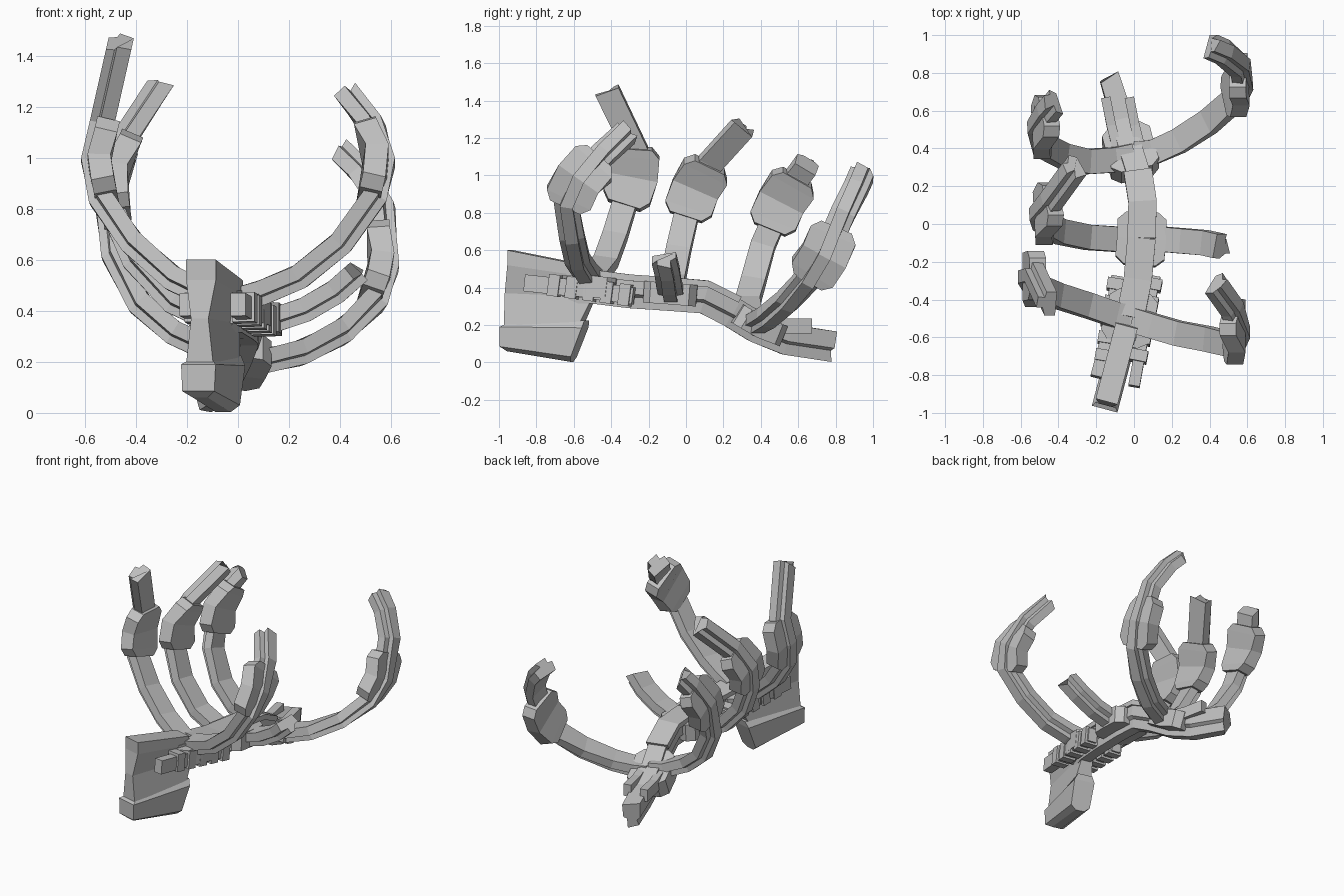
import bpy, bmesh, math, random
from mathutils import Vector

random.seed(4)
if "Cube" in bpy.data.objects:
    bpy.data.objects.remove(bpy.data.objects["Cube"])

grey = bpy.data.materials.new("weathered grey")
grey.use_nodes = True
grey.diffuse_color = (0.53, 0.53, 0.53, 1)
grey.node_tree.nodes["Principled BSDF"].inputs["Base Color"].default_value = (0.53, 0.53, 0.53, 1)


def loft(name, rings):
    """Skin a closed solid over a list of equal-length rings."""
    bm = bmesh.new()
    rows = [[bm.verts.new(p) for p in ring] for ring in rings]
    n = len(rows[0])
    for a, b in zip(rows, rows[1:]):
        for i in range(n):
            j = (i + 1) % n
            bm.faces.new((a[i], a[j], b[j], b[i]))
    bm.faces.new(rows[0])
    bm.faces.new(rows[-1])
    bmesh.ops.recalc_face_normals(bm, faces=bm.faces)
    mesh = bpy.data.meshes.new(name)
    bm.to_mesh(mesh)
    bm.free()
    mesh.materials.append(grey)
    obj = bpy.data.objects.new(name, mesh)
    bpy.context.collection.objects.link(obj)


def sweep(name, path, profile, side, flip, scales=None, ragged=0):
    """Sweep a (side, inward) profile along a path; scales widen it, ragged breaks the far end."""
    path = [Vector(p) for p in path]
    rings = []
    for i, p in enumerate(path):
        t = Vector()
        if i > 0:
            t += (p - path[i - 1]).normalized()
        if i < len(path) - 1:
            t += (path[i + 1] - p).normalized()
        t.normalize()
        s = (side - side.dot(t) * t).normalized()
        n = t.cross(s) * flip
        k = scales[i] if scales else 1
        torn = ragged if i == len(path) - 1 else 0
        rings.append([p + s * u * k + n * v + t * random.uniform(-torn, torn * 0.5)
                      for u, v in profile])
    loft(name, rings)


def box(w, low, high):
    return [(-w, low), (w, low), (w, high), (-w, high)]


def block(name, path, i, half, profile, side, flip, taper):
    """Flat plate wrapped round the path at point i, with its corners cut."""
    p = Vector(path[i])
    back = (Vector(path[i - 1]) - p).normalized()
    ahead = (Vector(path[i + 1]) - p).normalized()
    pts = [p + back * half, p + back * half * 0.72, p, p + ahead * half * 0.72, p + ahead * half]
    sweep(name, pts, profile, side, flip, [taper, 1, 1, 1, taper])


# Ribs: flat inner flange with a raised rail on the outside
rib_section = [(-.065, .042), (.065, .042), (.068, -.015), (.035, -.022),
               (.035, -.055), (-.035, -.055), (-.035, -.022), (-.068, -.015)]
Y = Vector((0, 1, 0))
ribs = {
    "front_left": (5, [(0, -.51, .45), (.1, -.54, .48), (.24, -.58, .54), (.4, -.61, .67), (.53, -.64, .85),
                       (.56, -.575, .98), (.52, -.44, 1.12), (.43, -.31, 1.24)]),
    "front_right": (5, [(0, -.5, .43), (-.1, -.48, .46), (-.25, -.43, .53), (-.41, -.38, .67), (-.53, -.33, .84),
                        (-.56, -.28, .99), (-.525, -.27, 1.14), (-.455, -.42, 1.45)]),
    "middle_left": (0, [(.04, -.08, .37), (.14, -.08, .37), (.26, -.09, .41), (.38, -.1, .48), (.47, -.12, .56)]),
    "middle_right": (5, [(0, -.08, .37), (-.1, -.08, .37), (-.25, -.07, .44), (-.4, -.04, .6), (-.48, 0, .78),
                         (-.5, .05, .93), (-.44, .13, 1.07), (-.31, .31, 1.27)]),
    "rear_left": (5, [(0, .37, .22), (.1, .38, .21), (.24, .44, .24), (.4, .54, .32), (.53, .65, .44),
                      (.575, .74, .57), (.56, .84, .8), (.48, .91, .94), (.4, .945, 1.02)]),
    "rear_right": (5, [(0, .36, .24), (-.1, .34, .25), (-.25, .33, .32), (-.38, .36, .43), (-.48, .41, .62),
                       (-.51, .51, .86), (-.46, .6, 1.0), (-.42, .65, 1.07)]),
}
for name, (plate, path) in ribs.items():
    flip = 1 if path[-1][0] > 0 else -1
    sweep(name + "_rib", path, rib_section, Y, flip, ragged=0.03)
    if plate:
        block(name + "_rib_plate", path, plate, 0.165, box(.13, -.03, .06), Y, flip, 0.68)

# Spine with a wide deck and a narrower keel below, falling to the tail
X = Vector((1, 0, 0))
spine = [(-.06, -.62, .41), (-.02, -.5, .41), (.02, -.3, .385), (.04, -.08, .37), (.045, .1, .355),
         (.02, .25, .28), (-.02, .38, .2), (-.06, .54, .135), (-.13, .77, .1)]
spine_section = [(-.062, .07), (.062, .07), (.062, -.02), (.04, -.035),
                 (.035, -.095), (-.035, -.095), (-.04, -.035), (-.062, -.02)]
sweep("spine", spine, spine_section, X, -1, [1, 1, 1, 1, 1, 1, 1, .95, .85], 0.03)
for name, i in (("front", 1), ("middle", 3), ("rear", 6)):
    block(name + "_hub", spine, i, 0.14, box(.13, -.06, .055), X, -1, 0.65)

# Raised deck strips between the hubs
for name, a, b in (("front", 1, 3), ("rear", 3, 5)):
    sweep(name + "_deck_strip", spine[a:b + 1], box(.075, .05, .085), X, -1)

# Tail side plates
for name, dx in (("left", .055), ("right", -.07)):
    path = [(dx - .02, .4, .21), (dx - .05, .52, .195), (dx - .08, .67, .195)]
    sweep(name + "_tail_plate", path, box(.025, -.04, .04), X, -1)


# Bow fin: levels of (front y, front z, back y, back z, half width), turned with the bow
def fin(name, levels):
    across = Vector((.966, -.259, 0))
    rings = []
    for yf, zf, yb, zb, h in levels:
        f, b = (Vector((-.145 + .264 * (y + .94), y, z)) for y, z in ((yf, zf), (yb, zb)))
        rings.append([f - across * h, f + across * h, b + across * h, b - across * h])
    loft(name, rings)


fin("bow_fin", [(-.94, .6, -.54, .52, .06), (-.94, .52, -.53, .46, .06),
                (-.96, .37, -.49, .35, .035), (-.96, .19, -.56, .2, .055)])
fin("bow_foot", [(-.95, .205, -.53, .225, .05), (-.98, .19, -.54, .185, .07),
                 (-.98, .085, -.6, .03, .065), (-.95, .06, -.61, .003, .03)])

# Banded rails either side of the bow
rails = {"left": [(.0, -.86, .425), (.05, -.58, .395), (.11, -.28, .355)],
         "right": [(-.2, -.81, .425), (-.14, -.58, .395), (-.09, -.28, .355)]}
for name, path in rails.items():
    sweep(name + "_bow_rail", path, box(.03, -.045, .045), X, -1)
    a, b = Vector(path[1]), Vector(path[2])
    a -= (b - a) * 0.5
    for k in range(5):
        p, q = a.lerp(b, k * 0.21), a.lerp(b, k * 0.21 + 0.13)
        sweep(f"{name}_rail_band_{k + 1}", [p, q], box(.045, -.058, .058), X, -1)
